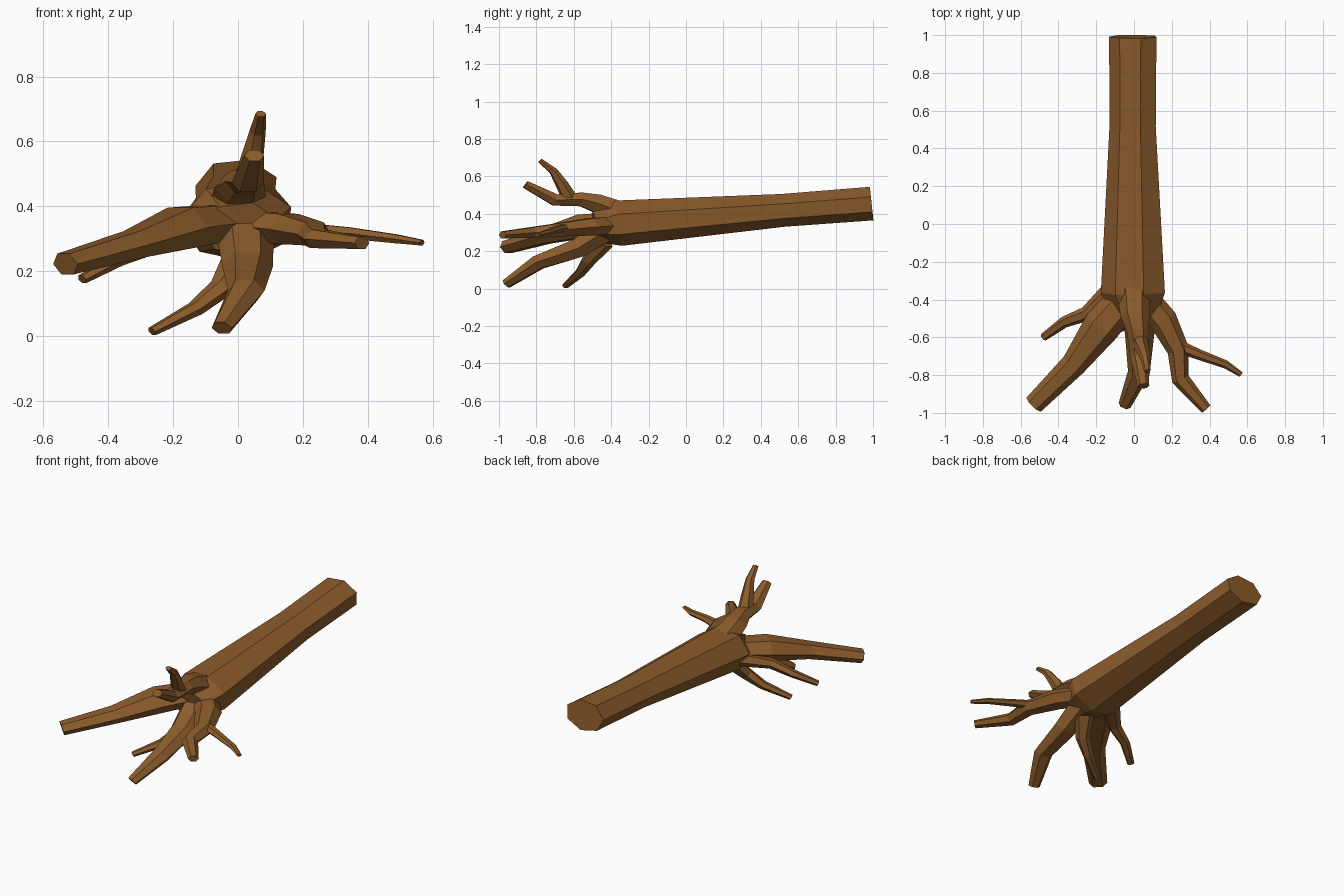
import bpy, bmesh, math
from mathutils import Vector

bark = bpy.data.materials.new("brown_bark")
bark.diffuse_color = (0.262, 0.107, 0.025, 1)

FLATTEN = 0.71  # the whole log is squashed in height


def limb(name, pts, sides=6, phase=0.0):
    """Faceted tapering tube; pts are (x, y, z, radius)."""
    bm = bmesh.new()
    centres = [Vector(p[:3]) for p in pts]
    rings = []
    for i, c in enumerate(centres):
        a, b = centres[max(i - 1, 0)], centres[min(i + 1, len(pts) - 1)]
        d = (b - a).normalized()
        u = d.cross(Vector((0, 0, 1))).normalized()
        v = u.cross(d)
        ring = []
        for k in range(sides):
            t = phase + math.tau * k / sides
            off = (u * math.cos(t) + v * math.sin(t)) * pts[i][3]
            off.z *= FLATTEN
            ring.append(bm.verts.new(c + off))
        rings.append(ring)
    for r0, r1 in zip(rings, rings[1:]):
        for k in range(sides):
            n = (k + 1) % sides
            bm.faces.new((r0[k], r0[n], r1[n], r1[k]))
    bm.faces.new(rings[0])
    bm.faces.new(rings[-1])
    bmesh.ops.recalc_face_normals(bm, faces=bm.faces)
    me = bpy.data.meshes.new(name)
    bm.to_mesh(me)
    bm.free()
    me.materials.append(bark)
    ob = bpy.data.objects.new(name, me)
    bpy.context.collection.objects.link(ob)


# Fallen trunk, seven sided, from root end to cut end
limb("trunk", [(0.01, -0.48, 0.33, 0.12), (0.0, -0.36, 0.352, 0.176),
               (-0.003, 0.52, 0.42, 0.127), (-0.002, 0.992, 0.456, 0.13)],
     7, math.radians(21.6))

# Roots and their side branches
roots = {
    "left_root": [(-0.05, -0.4, 0.35, 0.09), (-0.17, -0.54, 0.335, 0.1),
                  (-0.32, -0.745, 0.283, 0.067), (-0.532, -0.957, 0.222, 0.053)],
    "left_side_root": [(-0.1, -0.34, 0.33, 0.06), (-0.25, -0.475, 0.285, 0.04),
                       (-0.37, -0.52, 0.235, 0.03), (-0.48, -0.6, 0.175, 0.021)],
    "lower_root": [(0.02, -0.4, 0.33, 0.09), (0.03, -0.58, 0.215, 0.078),
                   (0.025, -0.79, 0.14, 0.058), (-0.05, -0.96, 0.025, 0.034)],
    "lower_side_root": [(0.01, -0.44, 0.25, 0.06), (-0.05, -0.52, 0.15, 0.042),
                        (-0.13, -0.565, 0.085, 0.032), (-0.265, -0.645, 0.014, 0.02)],
    "right_root": [(0.05, -0.39, 0.34, 0.075), (0.155, -0.51, 0.33, 0.075),
                   (0.235, -0.67, 0.315, 0.058), (0.245, -0.82, 0.3, 0.047),
                   (0.382, -0.98, 0.287, 0.03)],
    "right_side_root": [(0.22, -0.64, 0.325, 0.036), (0.34, -0.69, 0.318, 0.028),
                        (0.485, -0.743, 0.3, 0.022), (0.567, -0.797, 0.288, 0.014)],
    "upper_root": [(0.0, -0.34, 0.405, 0.09), (0.005, -0.48, 0.457, 0.077),
                   (0.02, -0.56, 0.477, 0.06), (0.03, -0.7, 0.474, 0.05),
                   (0.05, -0.858, 0.557, 0.031)],
    "upper_side_root": [(0.03, -0.62, 0.48, 0.045), (0.045, -0.665, 0.56, 0.036),
                        (0.06, -0.71, 0.63, 0.026), (0.07, -0.78, 0.685, 0.017)],
}
for name, pts in roots.items():
    limb(name, pts)
